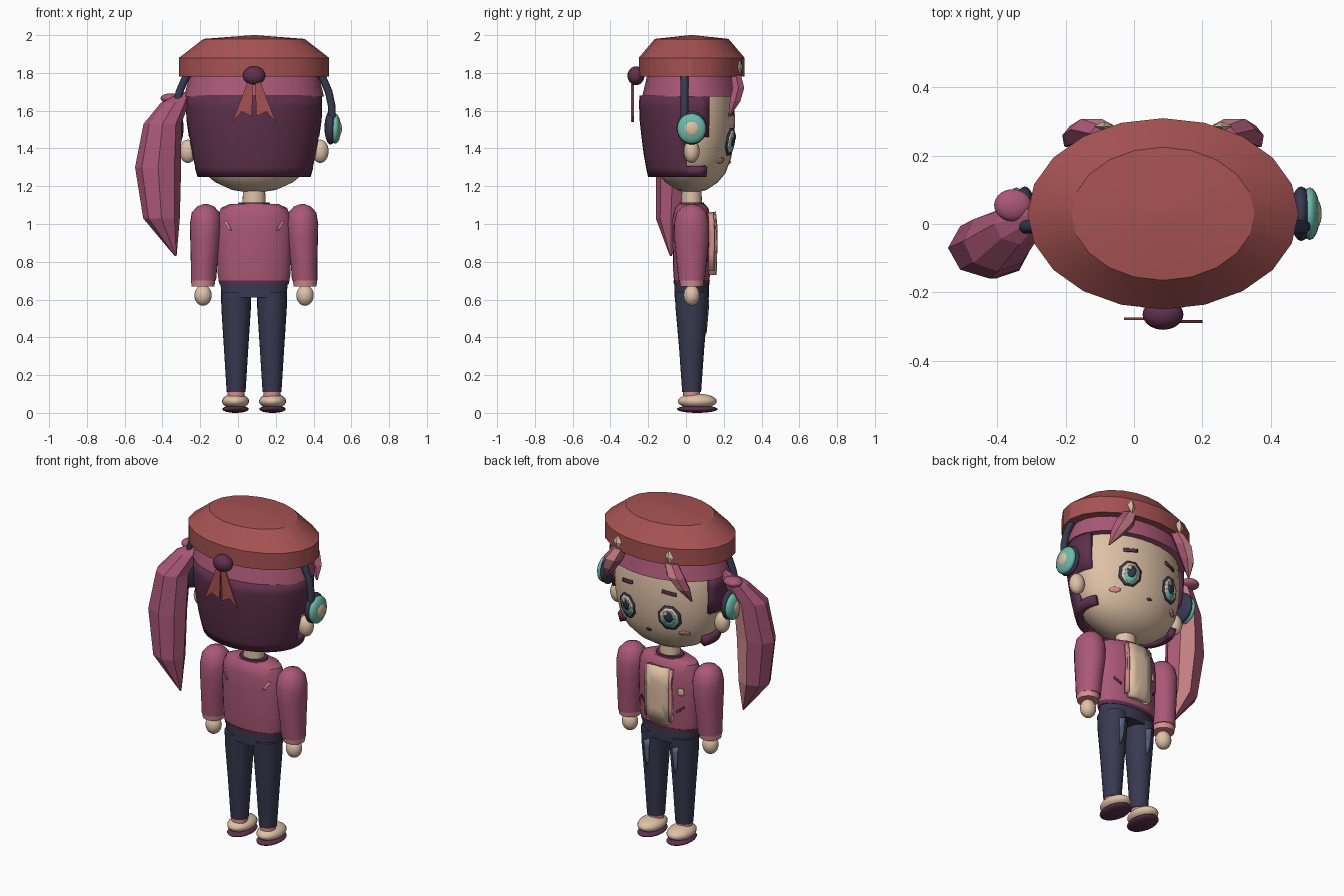
import bpy, bmesh, math
from mathutils import Vector

if bpy.data.objects.get("Cube"):
    bpy.data.objects.remove(bpy.data.objects["Cube"])

CX, CY = 0.085, 0.03          # middle of the figure


def material(name, r, g, b):
    linear = [(c / 255 / 12.92) if c < 11 else ((c / 255 + 0.055) / 1.055) ** 2.4 for c in (r, g, b)]
    m = bpy.data.materials.new(name)
    m.use_nodes = True
    m.diffuse_color = (*linear, 1)
    m.node_tree.nodes["Principled BSDF"].inputs["Base Color"].default_value = (*linear, 1)
    return m


SKIN = material("skin_cream", 222, 193, 166)
PINK = material("rose_pink", 170, 88, 118)
PLUM = material("dark_plum", 95, 48, 76)
BRICK = material("brick_red", 166, 82, 82)
NAVY = material("navy", 56, 57, 80)
TEAL = material("teal", 108, 186, 170)
BLUSH = material("light_pink", 218, 142, 146)
DENIM = material("faded_denim", 98, 108, 134)


def finish(name, bm, mats, angle=35):
    me = bpy.data.meshes.new(name)
    bm.to_mesh(me)
    bm.free()
    ob = bpy.data.objects.new(name, me)
    bpy.context.collection.objects.link(ob)
    for m in mats:
        me.materials.append(m)
    if angle:
        bpy.ops.object.select_all(action='DESELECT')
        bpy.context.view_layer.objects.active = ob
        ob.select_set(True)
        bpy.ops.object.shade_smooth_by_angle(angle=math.radians(angle))
    return ob


def solidify(ob, thickness):
    mod = ob.modifiers.new("thickness", 'SOLIDIFY')
    mod.thickness = thickness
    mod.offset = -1


def loft(name, rings, mat, x=CX, y=CY, sides=24, angle=35, stripe=None):
    """Stack of elliptical rings (z, rx, ry, dx, dy), capped at both ends."""
    bm = bmesh.new()
    loops = []
    for z, rx, ry, dx, dy in [(*r, 0, 0)[:5] for r in rings]:
        turn = [2 * math.pi * j / sides for j in range(sides)]
        loops.append([bm.verts.new((x + dx + rx * math.cos(t), y + dy + ry * math.sin(t), z)) for t in turn])
    for a, b in zip(loops, loops[1:]):
        for j in range(sides):
            k = (j + 1) % sides
            f = bm.faces.new((a[j], a[k], b[k], b[j]))
            f.material_index = int(j == stripe)
    bm.faces.new(loops[0])
    bm.faces.new(loops[-1])
    bmesh.ops.recalc_face_normals(bm, faces=bm.faces)
    return finish(name, bm, [mat, BLUSH] if stripe is not None else [mat], angle)


def ball(name, loc, radii, mat):
    bm = bmesh.new()
    bmesh.ops.create_uvsphere(bm, u_segments=20, v_segments=12, radius=1)
    bmesh.ops.scale(bm, vec=radii, verts=bm.verts)
    bmesh.ops.translate(bm, vec=loc, verts=bm.verts)
    return finish(name, bm, [mat], 60)


def surface_y(rings, x, z, side):
    """y of a lofted part at offset x from its axis and height z."""
    for a, b in zip(rings, rings[1:]):
        if a[0] <= z <= b[0]:
            t = (z - a[0]) / (b[0] - a[0])
            rx, ry = (a[i] + (b[i] - a[i]) * t for i in (1, 2))
            return CY + side * ry * math.sqrt(max(0, 1 - (x / rx) ** 2))
    return CY


def patch(name, outline, rings, mat, lift=0.006, axis=CX, side=1, thick=0.006):
    """Thin plate following a lofted part; outline holds (x, z) offsets."""
    n = len(outline)
    fine = [Vector(outline[i]).lerp(Vector(outline[(i + 1) % n]), k / 3) for i in range(n) for k in range(3)]
    mid = sum(fine, Vector((0, 0))) / len(fine)
    bm = bmesh.new()

    def put(p):
        return bm.verts.new((axis + p.x, surface_y(rings, p.x, p.y, side) + side * lift, p.y))
    centre = put(mid)
    inner = [put(mid.lerp(p, 0.5)) for p in fine]
    outer = [put(p) for p in fine]
    for i in range(len(fine)):
        k = (i + 1) % len(fine)
        bm.faces.new((centre, inner[i], inner[k]))
        bm.faces.new((inner[i], outer[i], outer[k], inner[k]))
    bm.normal_update()
    if sum(f.normal.y for f in bm.faces) * side < 0:
        bmesh.ops.reverse_faces(bm, faces=bm.faces)
    solidify(finish(name, bm, [mat]), thick)


def oval(x, z, rx, rz, n=8):
    return [(x + rx * math.cos(2 * math.pi * (i + .5) / n), z + rz * math.sin(2 * math.pi * (i + .5) / n)) for i in range(n)]


def box(x0, x1, z0, z1, slant=0):
    return [(x0, z0), (x1, z0 + slant), (x1, z1 + slant), (x0, z1)]


# Head and neck
HEAD = [(z, .34 * f, .23 * f) for z, f in ((1.165, .05), (1.18, .34), (1.22, .6), (1.27, .78), (1.35, .91),
                                           (1.45, .98), (1.55, 1), (1.68, .97), (1.78, .85))]
loft("head", HEAD, SKIN, sides=32, angle=50)
loft("neck", [(1.08, .062, .055), (1.2, .058, .052)], SKIN)

# Cap with a low crown
loft("cap", [(1.78, .397, .28), (1.88, .397, .28), (1.98, .268, .195), (2, .01, .01)], BRICK, sides=20, angle=25)
loft("hair_cap", [(1.675, .37, .262), (1.79, .342, .235)], PINK)

# Back hair: open shell with a notch around each ear
bm = bmesh.new()
shell = [(1.25, .3), (1.3, .314), (1.37, .33), (1.46, .345), (1.55, .358), (1.62, .361), (1.68, .36)]
grid = []
for z, r in shell:
    arc = [math.radians(160 + 220 * j / 24) for j in range(25)]
    grid.append([bm.verts.new((CX + r * math.cos(t), CY + .77 * r * math.sin(t), z)) for t in arc])
for a, b in zip(grid, grid[1:]):
    for j in range(24):
        c = (a[j].co + b[j + 1].co) / 2
        if not (1.3 < c.z < 1.46 and c.y > 0):
            bm.faces.new((a[j], a[j + 1], b[j + 1], b[j]))
bm.normal_update()
solidify(finish("back_hair", bm, [PLUM]), 0.035)

# Ponytail on one side
loft("ponytail", [(.83, .005, .005, -.33, -.08), (1.03, .097, .08, -.405, -.08), (1.3, .122, .09, -.423, -.07),
                  (1.53, .1, .09, -.4, -.05), (1.64, .075, .06, -.335, 0), (1.7, .02, .02, -.275, .03)],
     PINK, x=0, y=0, sides=8, angle=0, stripe=1)
ball("ponytail_tie", (-.355, .055, 1.665), (.055, .047, .027), PINK)

# Bow on the cap
ball("bow_knot", (CX, -.265, 1.785), (.06, .045, .05), PLUM)
for s, label in ((-1, "right"), (1, "left")):
    bm = bmesh.new()
    tail = [(.005, 1.76), (.035, 1.75), (.115, 1.54), (.065, 1.595), (.012, 1.57)]
    bm.faces.new([bm.verts.new((CX + s * u, -.282, w)) for u, w in tail])
    solidify(finish("bow_tail_" + label, bm, [BRICK], 0), 0.008)

TORSO = [(.69, .185, .092), (.73, .192, .097), (.95, .2, .102), (1.04, .193, .1), (1.085, .175, .088), (1.105, .13, .07)]
LEG = [(.11, .05, .05), (.35, .065, .067), (.55, .078, .085), (.64, .08, .09)]
ARM = [(.7, .067, .07, .268), (.8, .071, .08, .264), (.92, .08, .092, .258), (1.0, .084, .093, .256),
       (1.06, .074, .08, .256), (1.093, .045, .05, .256), (1.106, .01, .01, .256)]

# Torso, collar and hips
loft("jacket", TORSO, PINK)
loft("jacket_hem", [(.68, .182, .094), (.7, .188, .096)], PLUM)
loft("collar", [(1.085, .09, .07), (1.115, .082, .064)], PLUM)
loft("hips", [(.61, .172, .092), (.69, .178, .092)], NAVY)
patch("shirt_front", box(-.072, .072, .73, 1.065), TORSO, SKIN, lift=.036, thick=.035)
patch("chest_badge", oval(-.13, .93, .02, .028, 4), TORSO, SKIN)
patch("mouth", oval(0, 1.325, .016, .008), HEAD, PLUM)

for s, label in ((-1, "right"), (1, "left")):
    def at(u):
        return CX + s * u

    # Face details
    e = s * .142
    patch("eye_rim_" + label, oval(e, 1.435, .066, .078), HEAD, NAVY, .012)
    patch("eye_white_" + label, oval(e, 1.435, .052, .064), HEAD, SKIN, .015)
    patch("iris_" + label, oval(e, 1.43, .038, .056), HEAD, TEAL, .018)
    patch("pupil_" + label, oval(e, 1.445, .026, .036), HEAD, NAVY, .021)
    patch("eye_glint_" + label, oval(e + .014, 1.465, .012, .014, 6), HEAD, SKIN, .024)
    patch("eyebrow_" + label, box(s * .1, s * .18, 1.58, 1.6, -.012), HEAD, PLUM)
    patch("cheek_" + label, oval(s * .205, 1.335, .028, .015), HEAD, BLUSH)
    ball("ear_" + label, (at(.35), CY, 1.385), (.045, .042, .062), SKIN)

    # Fringe lock and cap stud
    loft("fringe_lock_" + label, [(1.57, .005, .005, s * .285, .2), (1.65, .045, .032, s * .25, .23),
                                  (1.72, .06, .036, s * .21, .247), (1.79, .045, .03, s * .17, .235)],
         PINK, sides=6, angle=0, stripe=1)
    loft("cap_stud_" + label, [(1.79, .003, .003), (1.83, .03, .014), (1.87, .003, .003)], SKIN,
         x=at(.173), y=CY + .256, sides=4, angle=0)

    # Headphones
    cu = bpy.data.curves.new("headphone_band_" + label, 'CURVE')
    cu.dimensions = '3D'
    cu.bevel_depth = .02
    cu.use_fill_caps = True
    sp = cu.splines.new('POLY')
    path = [(.33, 1.83), (.365, 1.77), (.395, 1.7), (.41, 1.63), (.413, 1.55)]
    sp.points.add(len(path) - 1)
    for p, (u, z) in zip(sp.points, path):
        p.co = (at(u), -.008, z, 1)
    cu.materials.append(NAVY)
    bpy.context.collection.objects.link(bpy.data.objects.new(cu.name, cu))
    ball("headphone_cup_" + label, (at(.405), CY, 1.51), (.032, .08, .09), NAVY)
    ball("headphone_disc_" + label, (at(.43), CY, 1.505), (.03, .077, .08), TEAL)
    ball("headphone_button_" + label, (at(.448), CY, 1.505), (.017, .042, .042), SKIN)

    # Jacket details
    patch("lapel_" + label, box(s * .074, s * .09, .75, 1.06), TORSO, BLUSH, lift=.03, thick=.03)
    patch("pocket_" + label, box(s * .105, s * .145, .8, .814, .03), TORSO, PLUM)
    patch("back_mark_" + label, [(s * .16, 1.015), (s * .145, 1.015), (s * .118, .965), (s * .135, .97)],
          TORSO, BLUSH, side=-1)

    # Arm, cuff and hand
    loft("arm_" + label, [(z, rx, ry, s * u, 0) for z, rx, ry, u in ARM], PINK)
    loft("cuff_" + label, [(.67, .06, .06), (.705, .065, .066)], BLUSH, x=at(.27))
    ball("hand_" + label, (at(.27), CY, .622), (.046, .043, .055), SKIN)

    # Leg, ankle and shoe
    loft("leg_" + label, LEG, NAVY, x=at(.095))
    patch("leg_fade_" + label, [(-.02, .6), (.022, .58), (.012, .42), (-.008, .46)], LEG, DENIM, axis=at(.095))
    loft("ankle_" + label, [(.07, .045, .045), (.112, .045, .045)], BLUSH, x=at(.095))
    ball("shoe_" + label, (at(.098), .06, .062), (.072, .103, .04), SKIN)
    ball("sole_" + label, (at(.098), .06, .02), (.07, .108, .02), PLUM)
